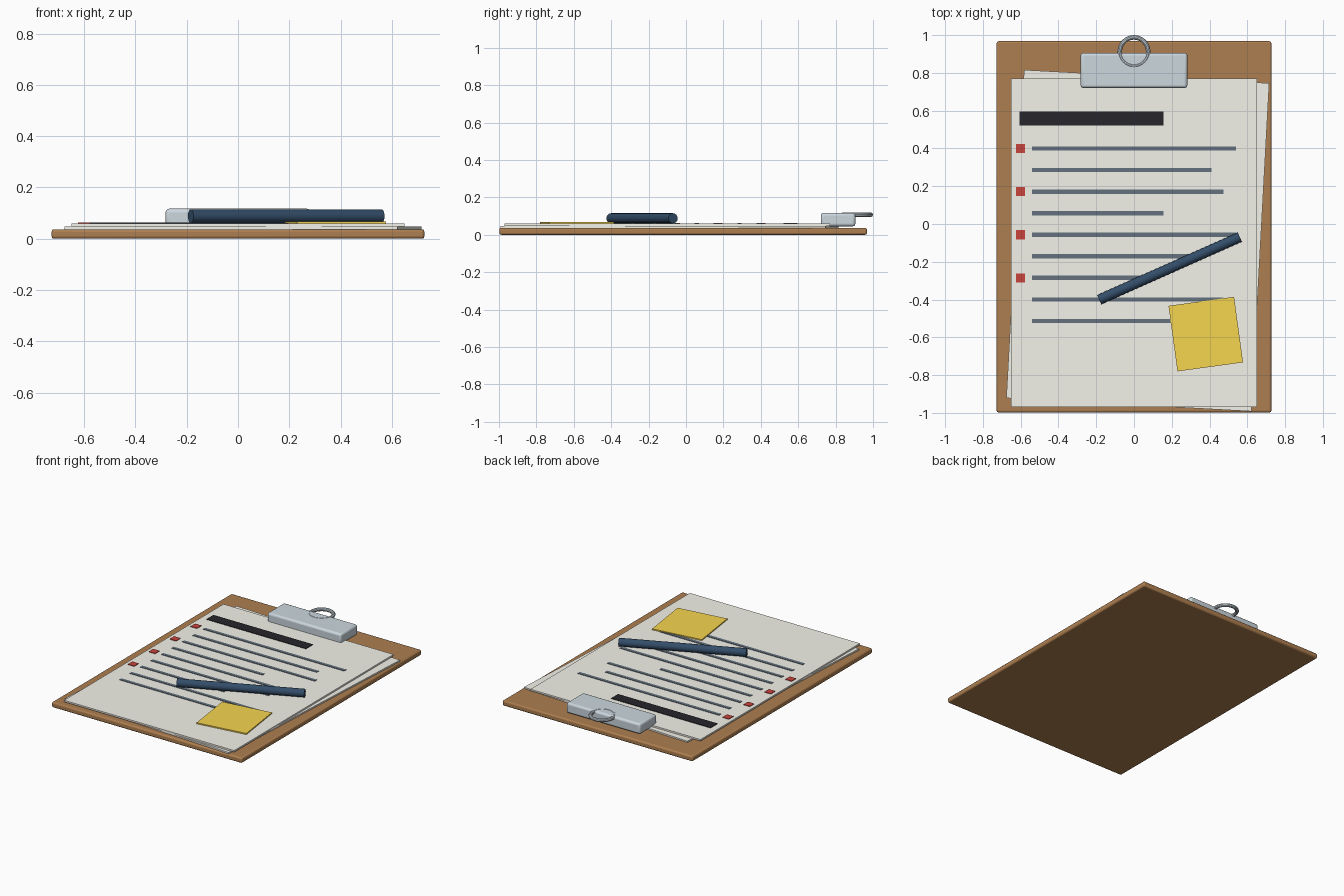
import bpy
from math import radians

if "Cube" in bpy.data.objects:
    bpy.data.objects.remove(bpy.data.objects["Cube"])


def material(name, r, g, b):
    m = bpy.data.materials.new(name)
    m.diffuse_color = (r, g, b, 1)
    m.use_nodes = True
    m.node_tree.nodes["Principled BSDF"].inputs["Base Color"].default_value = m.diffuse_color
    return m


WOOD = material("wood", 0.42, 0.21, 0.08)
PAPER = material("paper", 0.90, 0.89, 0.82)
BLACK = material("black_ink", 0.02, 0.02, 0.025)
GREY = material("grey_ink", 0.126, 0.165, 0.21)
RED = material("red", 0.6, 0.056, 0.046)
YELLOW = material("yellow", 0.92, 0.66, 0.08)
NAVY = material("navy", 0.033, 0.074, 0.14)
STEEL = material("steel", 0.6, 0.68, 0.73)


def finish(name, mat, smooth=False):
    ob = bpy.context.object
    ob.name = name
    ob.data.materials.append(mat)
    if smooth:
        bpy.ops.object.shade_smooth_by_angle(angle=radians(30))
    return ob


def box(name, mat, x, y, size_x, size_y, z0, z1, angle=0, bevel=0):
    """Box centred on x, y and spanning z0 to z1."""
    bpy.ops.mesh.primitive_cube_add(size=1, location=(x, y, (z0 + z1) / 2),
                                    rotation=(0, 0, radians(angle)))
    ob = bpy.context.object
    ob.scale = (size_x, size_y, z1 - z0)
    bpy.ops.object.transform_apply(location=False, rotation=False, scale=True)
    if bevel:
        mod = ob.modifiers.new("bevel", "BEVEL")
        mod.width = bevel
        mod.segments = 3
    return finish(name, mat, bool(bevel))


# Backing board
box("board", WOOD, 0, -0.015, 1.454, 1.965, 0, 0.037, bevel=0.01)

# Two sheets, the lower one turned
box("lower_sheet", PAPER, 0.02, -0.088, 1.30, 1.74, 0.037, 0.047, angle=-3.1)
box("upper_sheet", PAPER, 0, -0.10, 1.30, 1.74, 0.048, 0.059)

# Heading bar and ruled text lines
TOP = 0.058
box("heading_bar", BLACK, -0.225, 0.558, 0.76, 0.075, TOP, 0.063)
line_ends = [0.54, 0.41, 0.475, 0.155, 0.54, 0.36, 0.10, 0.475, 0.30]
for i, end in enumerate(line_ends):
    y = 0.4 - 0.1142 * i
    box(f"text_line_{i + 1}", GREY, (end - 0.54) / 2, y, end + 0.54, 0.023, TOP, 0.062)
    # Check boxes beside every other line
    if i % 2 == 0 and i < 8:
        box(f"check_box_{i // 2 + 1}", RED, -0.601, y, 0.048, 0.048, TOP, 0.063)

# Sticky note
box("sticky_note", YELLOW, 0.38, -0.583, 0.35, 0.35, 0.059, 0.067, angle=7.8)

# Pen
bpy.ops.mesh.primitive_cylinder_add(vertices=16, radius=0.027, depth=0.815,
                                    location=(0.188, -0.235, 0.088),
                                    rotation=(0, radians(90), radians(24)))
finish("pen", NAVY, True)

# Clip and hanging ring
box("clip_body", STEEL, 0, 0.813, 0.565, 0.185, 0.045, 0.117, bevel=0.014)
bpy.ops.mesh.primitive_torus_add(major_radius=0.075, minor_radius=0.012,
                                 major_segments=32, minor_segments=10,
                                 location=(0, 0.913, 0.107))
finish("clip_ring", STEEL, True)
